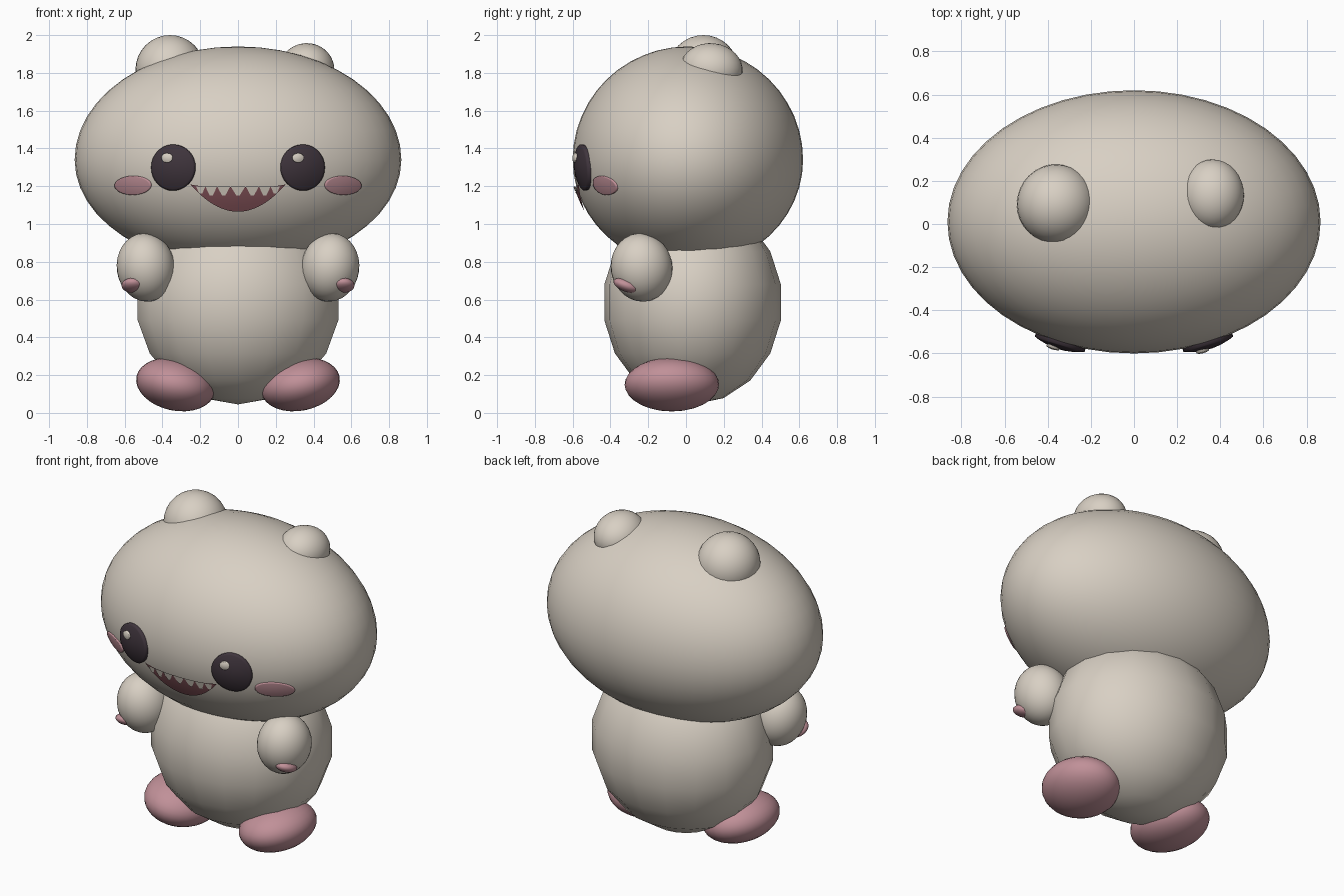
import bpy, bmesh, math
from mathutils import Vector

if "Cube" in bpy.data.objects:
    bpy.data.objects.remove(bpy.data.objects["Cube"])


def material(name, rgb):
    m = bpy.data.materials.new(name)
    m.diffuse_color = (*rgb, 1)
    m.use_nodes = True
    m.node_tree.nodes["Principled BSDF"].inputs["Base Color"].default_value = m.diffuse_color
    return m


CREAM = material("cream", (0.69, 0.63, 0.55))
PINK = material("dusty pink", (0.53, 0.28, 0.315))
MOUTH = material("dark rose", (0.23, 0.085, 0.10))
DARK = material("plum black", (0.05, 0.035, 0.046))

# Head ellipsoid: centre, half sizes, and a shorter half height below the middle
HEAD = Vector((0, 0.01, 1.34))
HX, HY, H_UP, H_DOWN = 0.865, 0.61, 0.60, 0.57


def finish(name, bm, mat):
    for f in bm.faces:
        f.smooth = True
    me = bpy.data.meshes.new(name)
    bm.to_mesh(me)
    bm.free()
    me.materials.append(mat)
    ob = bpy.data.objects.new(name, me)
    bpy.context.collection.objects.link(ob)
    return ob


def ellipsoid(name, loc, radii, mat, rot=(0, 0, 0), seg=32, rings=16, lower=None):
    bm = bmesh.new()
    bmesh.ops.create_uvsphere(bm, u_segments=seg, v_segments=rings, radius=1)
    for v in bm.verts:
        rz = lower if lower and v.co.z < 0 else radii[2]
        v.co = Vector((v.co.x * radii[0], v.co.y * radii[1], v.co.z * rz))
    ob = finish(name, bm, mat)
    ob.location = loc
    ob.rotation_euler = [math.radians(a) for a in rot]
    return ob


def on_face(x, z, lift):
    """Point on the front of the head, raised along the surface normal."""
    dz = z - HEAD.z
    hz = H_UP if dz > 0 else H_DOWN
    y = -HY * math.sqrt(max(0, 1 - (x / HX) ** 2 - (dz / hz) ** 2))
    n = Vector((x / HX ** 2, y / HY ** 2, dz / hz ** 2)).normalized()
    return HEAD + Vector((x, y, dz)) + n * lift


def sheet(name, rows, mat):
    """Grid of (x, z, lift) rows wrapped on the face."""
    bm = bmesh.new()
    grid = [[bm.verts.new(on_face(*p)) for p in row] for row in rows]
    for a, b in zip(grid, grid[1:]):
        for i in range(len(a) - 1):
            bm.faces.new((a[i], a[i + 1], b[i + 1], b[i]))
    bmesh.ops.remove_doubles(bm, verts=bm.verts, dist=1e-5)
    bmesh.ops.recalc_face_normals(bm, faces=bm.faces)
    bm.normal_update()
    if sum(f.normal.y * f.calc_area() for f in bm.faces) > 0:
        bmesh.ops.reverse_faces(bm, faces=bm.faces)
    return finish(name, bm, mat)


def disc(name, x, z, rx, rz, lift, dome, mat, tilt=0, n=32):
    """Oval on the face with a tucked-in rim and a domed middle."""
    rows = []
    c, s = math.cos(tilt), math.sin(tilt)
    for r, h in [(0, None), (0.25, None), (0.5, None), (0.75, None),
                 (0.9, None), (0.985, None), (1, -0.006)]:
        h = lift + dome * (1 - r * r) if h is None else h
        row = []
        for i in range(n + 1):
            a = 2 * math.pi * (i % n) / n
            u, w = r * rx * math.cos(a), r * rz * math.sin(a)
            row.append((x + u * c - w * s, z + u * s + w * c, h))
        rows.append(row)
    return sheet(name, rows, mat)


# Head and body
ellipsoid("head", HEAD, (HX, HY, H_UP), CREAM, seg=48, rings=24, lower=H_DOWN)
ellipsoid("body", (0, 0.035, 0.585), (0.548, 0.475, 0.54), CREAM, seg=18, rings=9)

# Ears differ in size
ellipsoid("large_ear", (-0.36, 0.092, 1.817), (0.183, 0.185, 0.183), CREAM)
ellipsoid("small_ear", (0.365, 0.135, 1.82), (0.145, 0.165, 0.137), CREAM, rot=(-6, 4, 0))

for s, side in ((-1, "left"), (1, "right")):
    # Limbs
    ellipsoid(side + "_arm", (s * 0.488, -0.235, 0.77), (0.154, 0.163, 0.182), CREAM,
              rot=(10, s * 8, 0))
    ellipsoid(side + "_hand_pad", (s * 0.557, -0.315, 0.675), (0.06, 0.072, 0.034), PINK,
              rot=(-20, 0, 0), seg=24, rings=12)
    ellipsoid(side + "_foot", (s * 0.33, -0.075, 0.15), (0.212, 0.25, 0.138), PINK,
              rot=(0, s * -12, 0))
    # Eyes, highlights and cheeks
    disc(side + "_eye", s * 0.34, 1.30, 0.116, 0.121, 0.014, 0.018, DARK)
    disc(side + "_eye_highlight", s * 0.338 - 0.028, 1.35, 0.029, 0.024, 0.035, 0.006, CREAM, n=16)
    disc(side + "_cheek", s * 0.555, 1.205, 0.097, 0.05, 0.006, 0.003, PINK)

# Smiling mouth: flat top edge with upturned corners, curved lower edge
W, STEPS = 0.25, 24
rows = []
for t in (0, 0.25, 0.5, 0.75, 1):
    row = []
    for i in range(STEPS + 1):
        k = -1 + 2 * i / STEPS
        top = 1.198 + 0.014 * k ** 4
        bottom = 1.07 + 0.142 * k * k
        row.append((W * k, top + (bottom - top) * t, 0.010))
    rows.append(row)
sheet("mouth", rows, MOUTH)

# Pointed teeth along the top edge
for i, (x, w, d) in enumerate([(-0.195, 0.024, 0.034), (-0.14, 0.03, 0.045),
                               (-0.075, 0.034, 0.045), (0, 0.038, 0.045),
                               (0.075, 0.034, 0.045), (0.14, 0.03, 0.045),
                               (0.195, 0.024, 0.034)]):
    sheet(f"tooth_{i + 1}", [[(x - w, 1.202, 0.015), (x + w, 1.202, 0.015)],
                             [(x - 0.008, 1.2 - d, 0.015), (x + 0.008, 1.2 - d, 0.015)]], CREAM)
